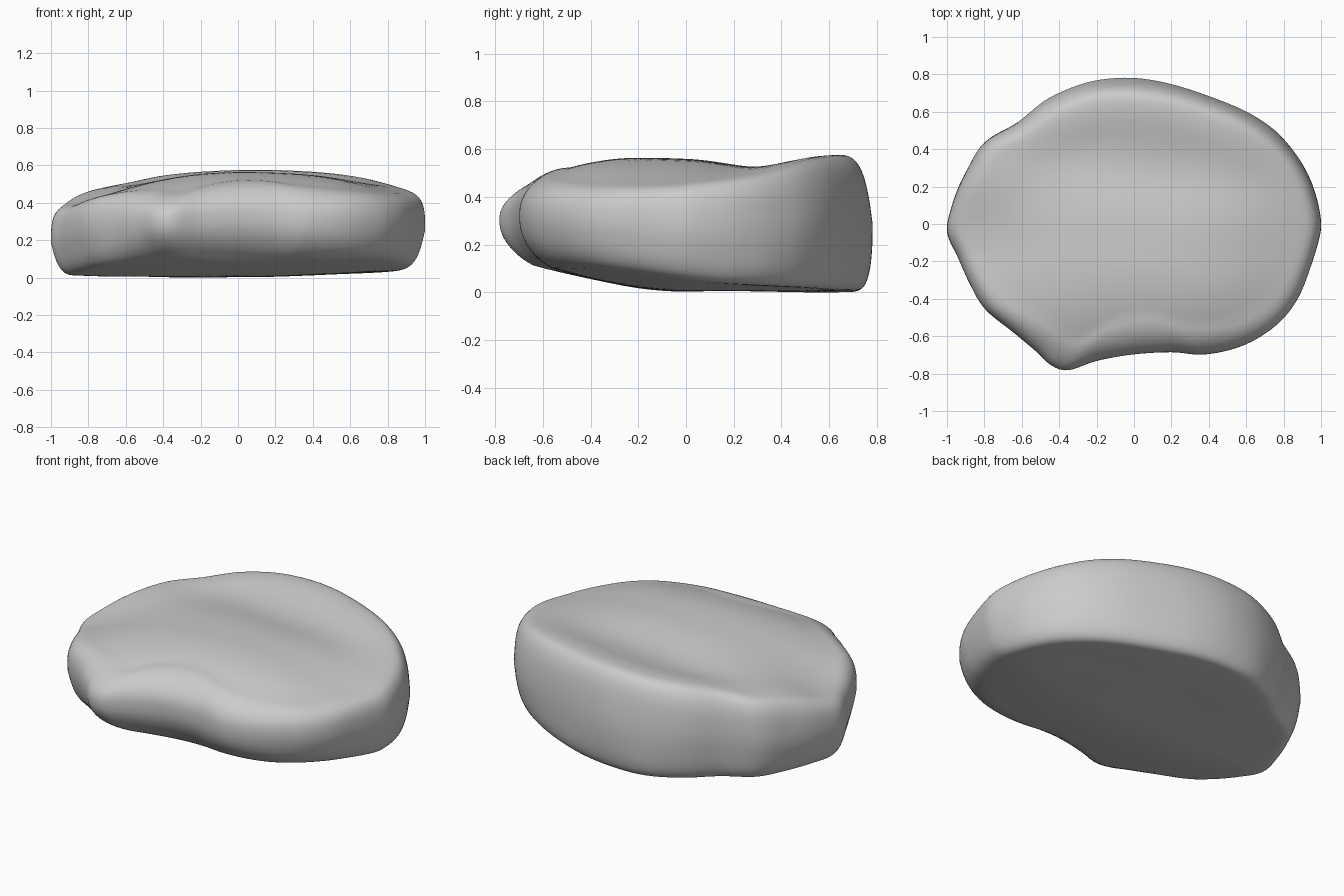
import bpy, bmesh, math
from mathutils import Vector, noise

cube = bpy.data.objects.get("Cube")
if cube:
    bpy.data.objects.remove(cube, do_unlink=True)

# Outline of the stone seen from above, counter-clockwise from its left side
OUTLINE = [(1, 0), (.98, .13), (.94, .25), (.87, .37), (.75, .5), (.58, .61),
           (.35, .705), (.15, .76), (-.05, .78), (-.25, .76), (-.45, .675),
           (-.62, .55), (-.8, .44), (-.9, .27), (-.97, .1), (-1, -.04),
           (-.95, -.17), (-.88, -.32), (-.79, -.46), (-.63, -.59), (-.52, -.68),
           (-.44, -.755), (-.35, -.78), (-.2, -.73), (0, -.695), (.2, -.685),
           (.38, -.695), (.6, -.64), (.76, -.54), (.87, -.4), (.94, -.24),
           (.985, -.1)]
STEPS = 6        # samples per outline span
SIDE_RINGS = 30  # rings around the rounded side
FLAT_RINGS = 14  # rings across the top and the underside


def bump(d, width):
    return math.exp(-(d / width) ** 2)


def smooth_loop(points):
    """Closed Catmull-Rom curve through the points."""
    pts, n, loop = [Vector(p) for p in points], len(points), []
    for i in range(n):
        a, b, c, d = (pts[(i + k) % n] for k in (-1, 0, 1, 2))
        for s in range(STEPS):
            t = s / STEPS
            loop.append(0.5 * (2 * b + (c - a) * t + (2 * a - 5 * b + 4 * c - d) * t ** 2
                               + (3 * b - a - 3 * c + d) * t ** 3))
    return loop


def top_height(x, y, rim):
    z = .565 - .1 * x * x + .015 * x
    z -= .085 * bump(math.hypot(x + .95, y + .15), .42)          # low right end
    z -= .06 * bump(math.hypot(x - .95, y + .35), .4)            # low front left corner
    z -= .08 * (max(0, -y - .2) / .4) ** 2                       # slope to the front
    z -= .034 * bump(y - .32 + .15 * x, .2) * bump(x, .9)        # shallow valley
    z += .016 * bump(rim - .81, .16) * max(0, min(1, y * 2))     # ridge along the back
    return z + .006 * noise.noise(Vector((x * 2.2, y * 3, 1.5)))


def bottom_height(x, y):
    z = .008 + .012 * x + .1 * (max(0, -y) / .6) ** 1.6 + .02 * x * x
    z += .06 * max(0, x) ** 3 * bump(y + .3, .35)                # lifted front left edge
    return z + .006 * noise.noise(Vector((x * 2.5, y * 3, 7)))


def stone_point(edge, across, level):
    """across: 0 at the centre, 1 at the side; level: -1 underside, 1 top."""
    radius = edge.length
    out = edge / radius
    front = max(0, -out.y) ** 2
    # Rounded-box section: tight at the back and ends, fuller at the front
    roll = (.11 + .1 * front) if level > 0 else (.09 + .07 * front)
    power = .6 + .2 * front
    side = max(0, math.cos(level * math.pi / 2)) ** power
    rise = math.copysign(abs(math.sin(level * math.pi / 2)) ** power, level)
    # Sides lean in downward at the ends and upward at the back
    tilt = .04 * abs(out.x) ** 2 * max(0, -rise) + .03 * max(0, out.y) * max(0, rise)
    p = out * (radius - roll * (1 - side) - tilt) * across
    high, low = top_height(p.x, p.y, p.length / radius), bottom_height(p.x, p.y)
    z = (high + low) / 2 + (high - low) / 2 * rise + .045 * side * front
    p += out * .008 * side * noise.noise(Vector((p.x * 3, p.y * 3, z * 3)))
    return Vector((p.x, p.y, z))


# Ring list from the underside, round the side, to the top
rings = [(i / FLAT_RINGS, -1) for i in range(1, FLAT_RINGS)]
rings += [(1, -1 + 2 * i / SIDE_RINGS) for i in range(SIDE_RINGS + 1)]
rings += [(i / FLAT_RINGS, 1) for i in range(FLAT_RINGS - 1, 0, -1)]

loop = smooth_loop(OUTLINE)
count = len(loop)
bm = bmesh.new()
grid = [[bm.verts.new(stone_point(e, *ring)) for e in loop] for ring in rings]
for lower, upper in zip(grid, grid[1:]):
    for i in range(count):
        j = (i + 1) % count
        bm.faces.new((lower[i], lower[j], upper[j], upper[i]))
bm.faces.new(list(reversed(grid[0])))
bm.faces.new(grid[-1])

# Centre the stone and stand it on the ground
for axis in range(3):
    values = [v.co[axis] for v in bm.verts]
    shift = min(values) if axis == 2 else (min(values) + max(values)) / 2
    for v in bm.verts:
        v.co[axis] -= shift

mesh = bpy.data.meshes.new("flat_stone")
bm.to_mesh(mesh)
bm.free()
mesh.shade_smooth()
stone = bpy.data.objects.new("flat_stone", mesh)
bpy.context.collection.objects.link(stone)

# Plain grey rock
grey = bpy.data.materials.new("rock_grey")
grey.use_nodes = True
colour = (.6, .6, .6, 1)
grey.diffuse_color = colour
grey.node_tree.nodes["Principled BSDF"].inputs["Base Color"].default_value = colour
mesh.materials.append(grey)
